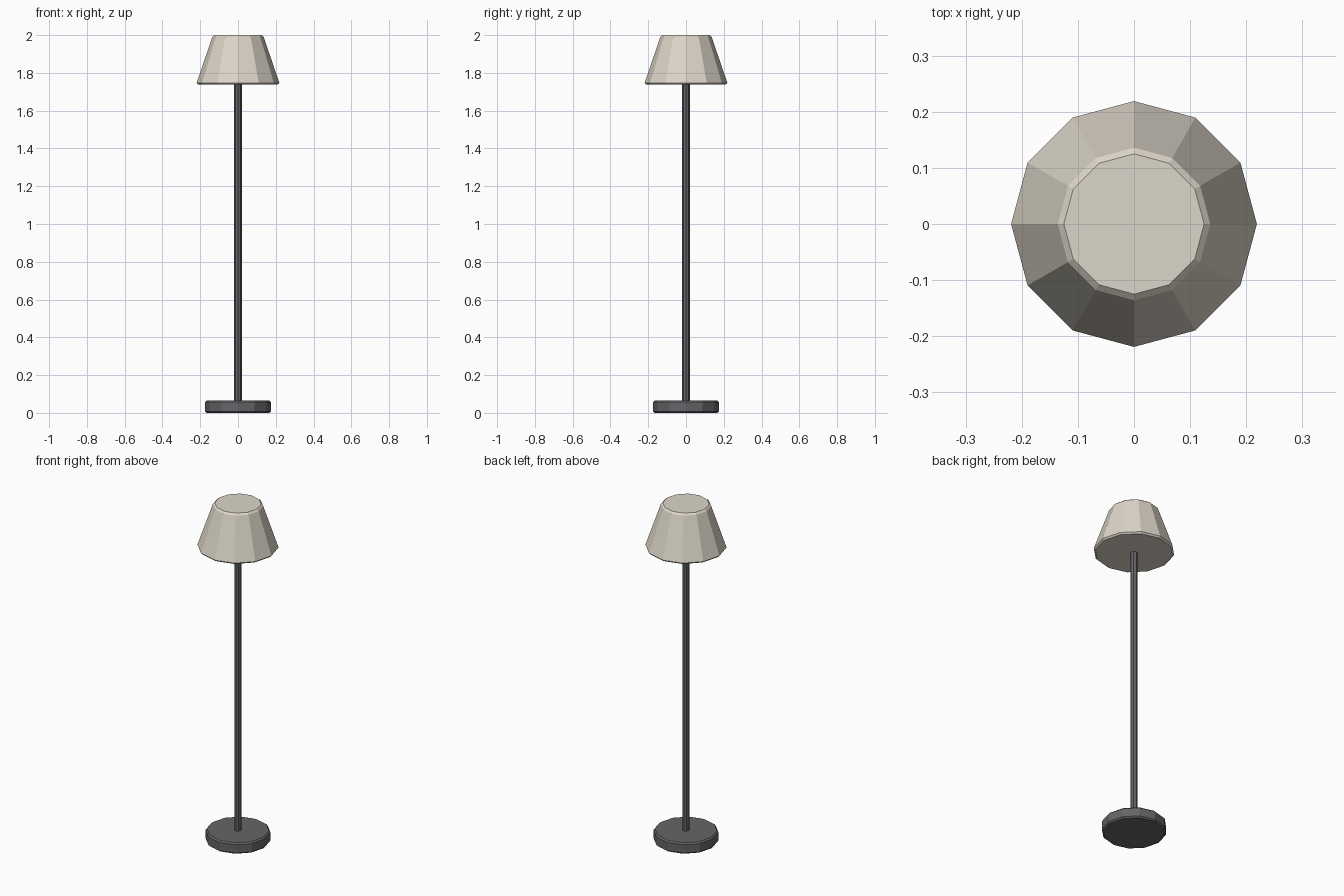
import bpy, bmesh, math

if "Cube" in bpy.data.objects:
    bpy.data.objects.remove(bpy.data.objects["Cube"])


def material(name, color):
    m = bpy.data.materials.new(name)
    m.diffuse_color = color
    m.use_nodes = True
    m.node_tree.nodes["Principled BSDF"].inputs["Base Color"].default_value = m.diffuse_color
    return m


def turned(name, profile, sides, mat):
    """Closed faceted solid from (radius, z) rings, bottom to top."""
    bm = bmesh.new()
    rings = []
    for r, z in profile:
        rings.append([bm.verts.new((r * math.cos(i * math.tau / sides),
                                    r * math.sin(i * math.tau / sides), z))
                      for i in range(sides)])
    for a, b in zip(rings, rings[1:]):
        for i in range(sides):
            j = (i + 1) % sides
            bm.faces.new((a[i], a[j], b[j], b[i]))
    bm.faces.new(rings[0][::-1])
    bm.faces.new(rings[-1])
    mesh = bpy.data.meshes.new(name)
    bm.to_mesh(mesh)
    bm.free()
    mesh.materials.append(mat)
    obj = bpy.data.objects.new(name, mesh)
    bpy.context.collection.objects.link(obj)
    return obj


metal = material("dark_metal", (0.13, 0.13, 0.14, 1))
fabric = material("cream_fabric", (0.72, 0.67, 0.58, 1))

# Round foot with small chamfers
turned("base", [(0.167, 0), (0.175, 0.008), (0.175, 0.057), (0.167, 0.065)], 12, metal)
# Slim upright, tucked into the foot and the shade
turned("pole", [(0.02, 0.05), (0.02, 1.76)], 8, metal)
# Tapered closed shade with chamfered rims
turned("shade", [(0.21, 1.738), (0.219, 1.747), (0.136, 1.99), (0.125, 2.0)], 12, fabric)
